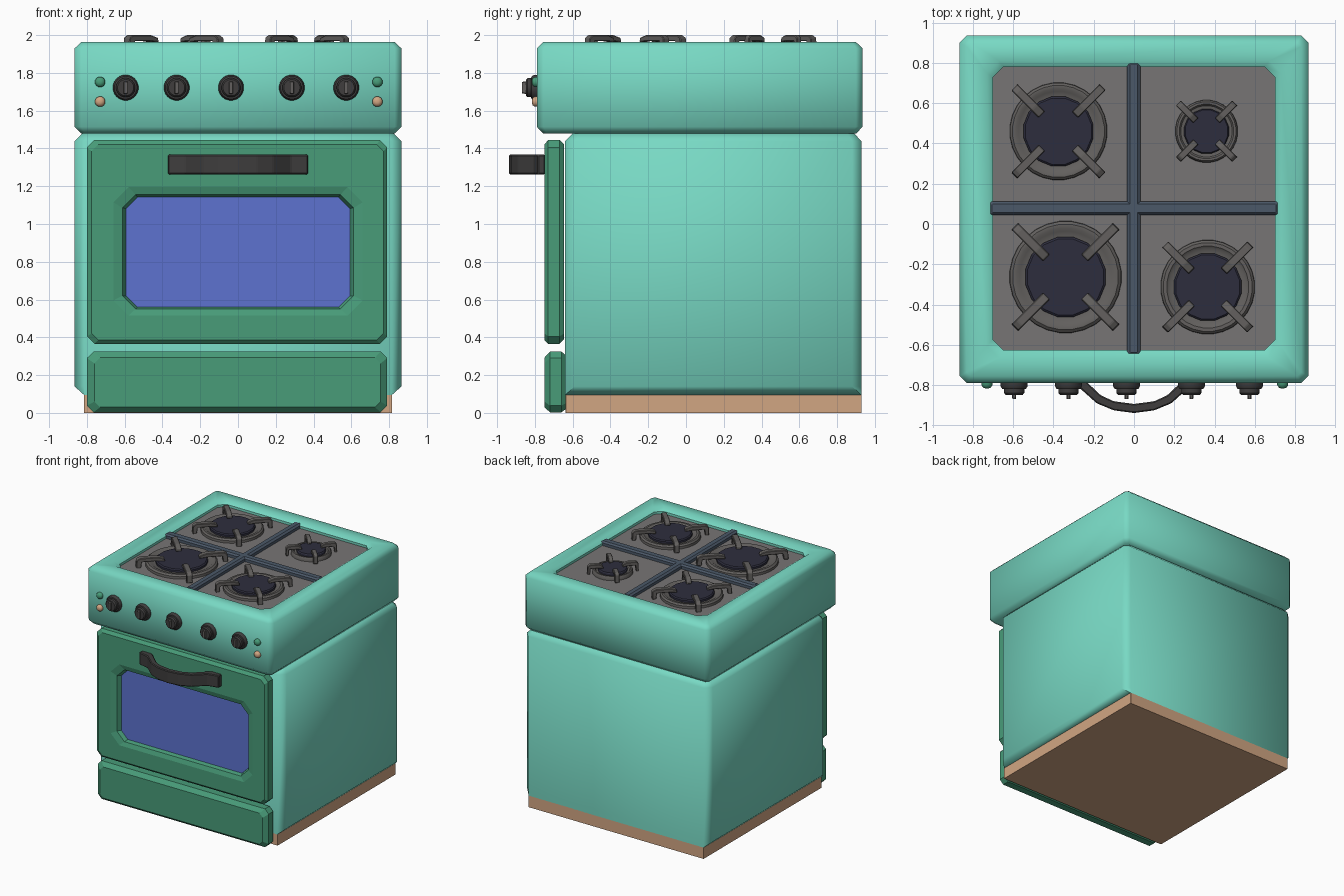
import bpy, bmesh, math
from mathutils import Matrix, Vector

if "Cube" in bpy.data.objects:
    bpy.data.objects.remove(bpy.data.objects["Cube"])


def material(name, rgb):
    m = bpy.data.materials.new(name)
    m.diffuse_color = (*rgb, 1)
    m.use_nodes = True
    m.node_tree.nodes["Principled BSDF"].inputs["Base Color"].default_value = m.diffuse_color
    return m


TEAL = material("teal enamel", (.188, .694, .552))
GREEN = material("green enamel", (.065, .333, .191))
GLASS = material("blue glass", (.109, .171, .631))
TAN = material("tan base", (.64, .38, .225))
BLACK = material("dark plastic", (.05, .048, .048))
IRON = material("iron grey", (.125, .118, .113))
PLATE = material("hob grey", (.185, .178, .178))
CAP = material("burner cap", (.027, .027, .048))
SLATE = material("slate bar", (.07, .098, .14))


def octagon(x0, x1, y0, y1, c, h):
    """Rectangle with cut corners at height h."""
    return [(x0 + c, y0, h), (x1 - c, y0, h), (x1, y0 + c, h), (x1, y1 - c, h),
            (x1 - c, y1, h), (x0 + c, y1, h), (x0, y1 - c, h), (x0, y0 + c, h)]


def circle(r, h, n=16):
    return [(r * math.cos(2 * math.pi * (i + .5) / n),
             r * math.sin(2 * math.pi * (i + .5) / n), h) for i in range(n)]


# local (x, y, h) -> world (x, -h, y), for parts facing the front
FRONT = Matrix(((1, 0, 0, 0), (0, 0, -1, 0), (0, 1, 0, 0), (0, 0, 0, 1)))


def loft(name, loops, mat, matrix=Matrix(), smooth=None, bevel=0):
    """Closed solid skinned through a list of loops."""
    bm = bmesh.new()
    rings = [[bm.verts.new(matrix @ Vector(p)) for p in loop] for loop in loops]
    n = len(rings[0])
    for a, b in zip(rings, rings[1:]):
        for i in range(n):
            j = (i + 1) % n
            bm.faces.new((a[i], a[j], b[j], b[i]))
    bm.faces.new(rings[0][::-1])
    bm.faces.new(rings[-1])
    bmesh.ops.recalc_face_normals(bm, faces=bm.faces)
    if bevel:
        bmesh.ops.bevel(bm, geom=bm.edges[:], offset=bevel, segments=1, affect='EDGES')
    me = bpy.data.meshes.new(name)
    bm.to_mesh(me)
    bm.free()
    me.materials.append(mat)
    ob = bpy.data.objects.new(name, me)
    bpy.context.collection.objects.link(ob)
    if smooth:
        bpy.ops.object.select_all(action='DESELECT')
        ob.select_set(True)
        bpy.context.view_layer.objects.active = ob
        bpy.ops.object.shade_smooth_by_angle(angle=math.radians(smooth))
    return ob


# Base and cabinet
loft("base", [octagon(-.815, .815, -.637, .93, .001, z) for z in (0, .097)], TAN)
loft("cabinet", [octagon(-.815, .815, -.64, .93, .001, .095),
                 octagon(-.865, .865, -.64, .93, .05, .14),
                 octagon(-.865, .865, -.64, .93, .05, 1.438),
                 octagon(-.825, .825, -.60, .89, .035, 1.479)], TEAL, smooth=50)

# Control panel and hob surround, with a shallow well
loft("hob_surround", [octagon(-.83, .83, -.755, .90, .02, 1.478),
                      octagon(-.865, .865, -.79, .935, .035, 1.515),
                      octagon(-.865, .865, -.79, .935, .035, 1.93),
                      octagon(-.83, .83, -.755, .90, .02, 1.963),
                      octagon(-.73, .73, -.665, .81, .06, 1.963),
                      octagon(-.70, .70, -.625, .778, .05, 1.94),
                      octagon(-.70, .70, -.625, .778, .05, 1.912)], TEAL, smooth=50)
loft("hob_plate", [octagon(-.70, .70, -.625, .778, .05, z) for z in (1.911, 1.92)], PLATE)

# Dividing bars across the hob
for name, x0, x1, y0, y1 in (("long_bar", -.035, .032, -.65, .805),
                             ("cross_bar", -.72, .72, .045, .112)):
    loft(name, [octagon(x0, x1, y0, y1, .003, 1.915),
                octagon(x0, x1, y0, y1, .003, 1.943),
                octagon(x0 + .015, x1 - .015, y0 + .012, y1 - .012, .003, 1.956)], SLATE)

# Burners: ring, cap and four bent support arms each
for k, (bx, by, r) in enumerate([(-.375, .46, .176), (.36, .46, .113),
                                 (-.34, -.263, .202), (.366, -.313, .17)]):
    at = Matrix.Translation((bx, by, 0))
    loft(f"burner_ring_{k}", [circle(r * f, z, 28) for f, z in (
        (1.38, 1.918), (1.37, 1.94), (1.30, 1.952), (1.20, 1.952),
        (1.13, 1.942), (.95, 1.938))], IRON, at, smooth=40)
    loft(f"burner_cap_{k}", [circle(r * f, z) for f, z in (
        (1, 1.92), (1, 1.955), (.95, 1.963))], CAP, at)
    w = .011 + .06 * r
    profile = [(.66, 1.962), (.68, 1.985), (.95, 2.0), (1.6, 2.0), (1.74, 1.985),
               (1.76, 1.92), (1.58, 1.92), (1.54, 1.968), (.95, 1.968)]
    for q in range(4):
        turn = at @ Matrix.Rotation(math.radians(45 + 90 * q), 4, 'Z')
        loft(f"burner_arm_{k}_{q}",
             [[(r * f, s * w, z) for f, z in profile] for s in (-1, 1)],
             IRON, turn, bevel=.004)

# Oven door with a recessed window
loft("oven_door", [octagon(-.775, .77, .39, 1.42, .03, .645),
                   octagon(-.80, .79, .365, 1.445, .04, .67),
                   octagon(-.80, .79, .365, 1.445, .04, .73),
                   octagon(-.775, .77, .385, 1.42, .035, .75),
                   octagon(-.66, .66, .515, 1.195, .08, .75),
                   octagon(-.612, .612, .55, 1.155, .07, .737),
                   octagon(-.592, .592, .56, 1.142, .06, .70)], GREEN, FRONT)
loft("oven_window", [octagon(-.592, .592, .56, 1.142, .06, h) for h in (.698, .706)],
     GLASS, FRONT)

# Bottom drawer
loft("drawer", [octagon(-.775, .77, .02, .305, .03, .637),
                octagon(-.80, .79, .003, .325, .035, .66),
                octagon(-.80, .79, .003, .325, .035, .72),
                octagon(-.76, .755, .03, .292, .03, .75)], GREEN, FRONT)

# Bowed door handle, mirrored from a half outline
outer = [(-.37, -.745), (-.37, -.785), (-.28, -.805), (-.185, -.89), (-.10, -.925)]
inner = [(-.10, -.88), (-.165, -.85), (-.255, -.765), (-.28, -.745)]
outline = (outer + [(0, -.938)] + [(-x, y) for x, y in outer[::-1]]
           + [(-x, y) for x, y in inner[::-1]] + [(0, -.893)] + inner)
loft("door_handle", [[(x, y, z) for x, y in outline] for z in (1.263, 1.367)],
     BLACK, bevel=.006)

# Control knobs with pointer grips
for k, x in enumerate((-.595, -.325, -.037, .285, .573)):
    at = FRONT @ Matrix.Translation((x, 1.722, 0))
    loft(f"knob_{k}", [circle(r, h, 20) for r, h in (
        (.068, .785), (.068, .805), (.06, .818), (.051, .82), (.051, .838), (.043, .848))],
        BLACK, at, smooth=35)
    loft(f"knob_grip_{k}", [octagon(-.011, .011, -.035, .035, .004, .84),
                            octagon(-.009, .009, -.03, .03, .004, .868)], IRON, at)

# Indicator lamps
for side, x in (("left", -.73), ("right", .738)):
    for colour, z, mat in (("green", 1.752, GREEN), ("tan", 1.648, TAN)):
        loft(f"lamp_{colour}_{side}", [circle(r, h, 12) for r, h in (
            (.028, .785), (.028, .80), (.02, .812), (.008, .816))],
            mat, FRONT @ Matrix.Translation((x, z, 0)), smooth=50)
